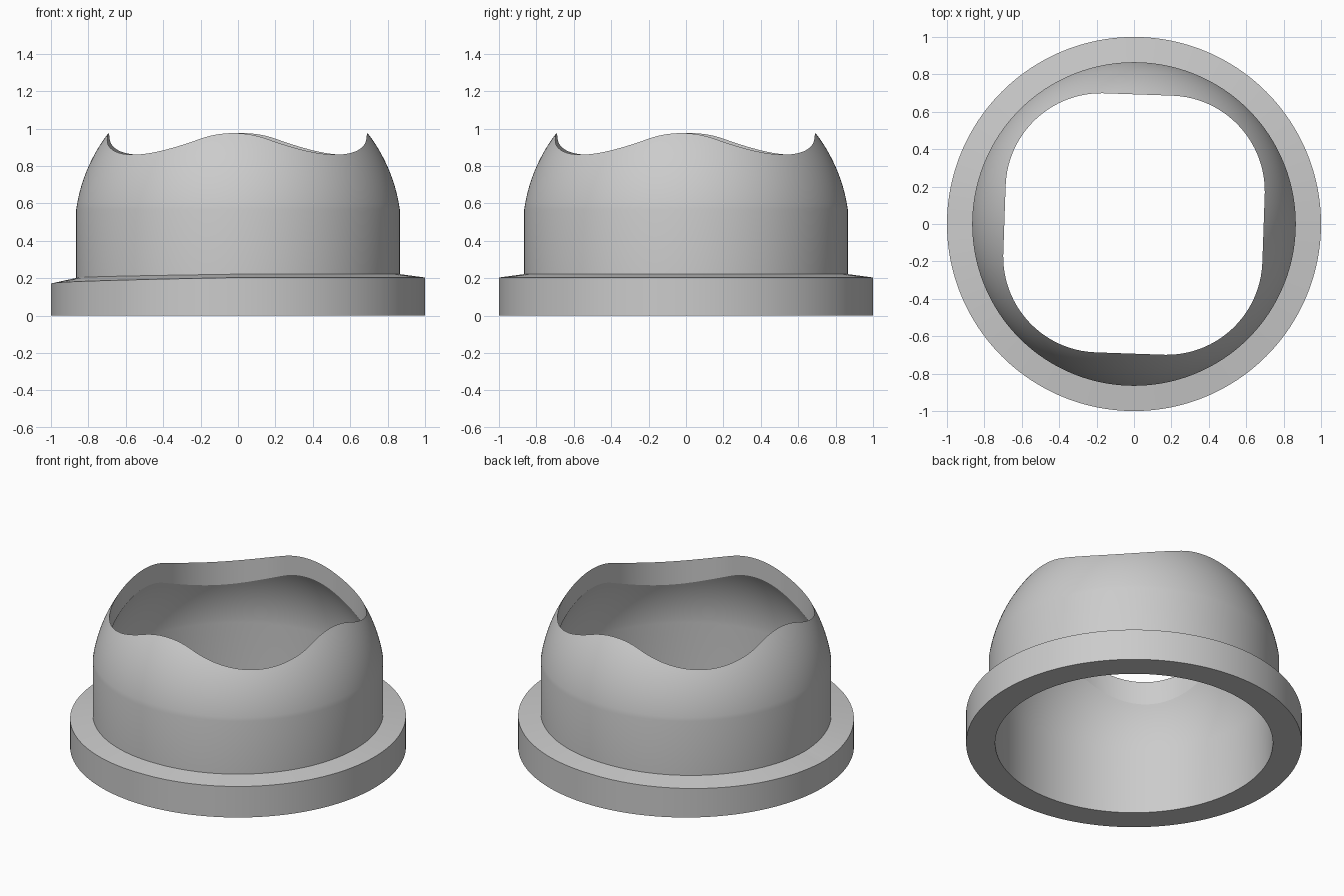
import bpy, bmesh
from math import sin, cos, atan2, sqrt, pi, radians, tau

cube = bpy.data.objects.get("Cube")
if cube:
    bpy.data.objects.remove(cube)

SEGMENTS = 192
DOME_STEPS = 14
BODY_R, BODY_TOP = 0.865, 0.57
BORE_R, BORE_TOP = 0.827, 0.43
OUTER_CENTRE, INNER_CENTRE = 0.443, 0.40
HALF, CORNER, TWIST = 0.693, 0.512, radians(2)

grey = bpy.data.materials.new("light grey")
grey.use_nodes = True
grey.diffuse_color = (0.6, 0.6, 0.6, 1)
bsdf = next(n for n in grey.node_tree.nodes if n.type == 'BSDF_PRINCIPLED')
bsdf.inputs["Base Color"].default_value = grey.diffuse_color


def opening_radius(angle):
    """Distance to the rounded-square opening along a direction."""
    a, b = abs(cos(angle + TWIST)), abs(sin(angle + TWIST))
    c, s = max(a, b), min(a, b)
    k = HALF - CORNER
    if s / c * HALF <= k:
        return HALF / c
    m = k * (c + s)
    return m + sqrt(m * m - 2 * k * k + CORNER ** 2)


def dome(base_r, base_z, centre, rim_r):
    """Arc points on a sphere from the wall top up to the opening."""
    radius = sqrt(base_r ** 2 + (base_z - centre) ** 2)
    start = atan2(base_z - centre, base_r)
    end = atan2(sqrt(radius ** 2 - rim_r ** 2), rim_r)
    points = []
    for i in range(DOME_STEPS + 1):
        t = start + (end - start) * i / DOME_STEPS
        points.append((radius * cos(t), centre + radius * sin(t)))
    return points


def section(angle):
    """Closed wall section: flange, body, dome, opening, bore."""
    rim = opening_radius(angle)
    # the flange top falls away towards the right side
    from_right = abs(pi - angle % tau)
    dip = max(0, 1 - from_right / (pi / 2))
    flange = [(1, 0), (1, 0.204 - 0.033 * dip), (BODY_R, 0.222 - 0.021 * dip)]
    outer = dome(BODY_R, BODY_TOP, OUTER_CENTRE, rim)
    inner = dome(BORE_R, BORE_TOP, INNER_CENTRE, rim)
    return flange + outer + inner[::-1] + [(BORE_R, 0)]


# Sweep the section round the axis
bm = bmesh.new()
loops = []
for i in range(SEGMENTS):
    angle = tau * i / SEGMENTS
    loops.append([bm.verts.new((r * cos(angle), r * sin(angle), z))
                  for r, z in section(angle)])
for i, here in enumerate(loops):
    after = loops[(i + 1) % SEGMENTS]
    for j in range(len(here)):
        k = (j + 1) % len(here)
        bm.faces.new((here[j], after[j], after[k], here[k]))
bmesh.ops.recalc_face_normals(bm, faces=bm.faces)

mesh = bpy.data.meshes.new("flanged_domed_collar")
bm.to_mesh(mesh)
bm.free()
mesh.materials.append(grey)
collar = bpy.data.objects.new("flanged_domed_collar", mesh)
bpy.context.collection.objects.link(collar)

bpy.ops.object.select_all(action='DESELECT')
collar.select_set(True)
bpy.context.view_layer.objects.active = collar
bpy.ops.object.shade_smooth_by_angle(angle=radians(20))
